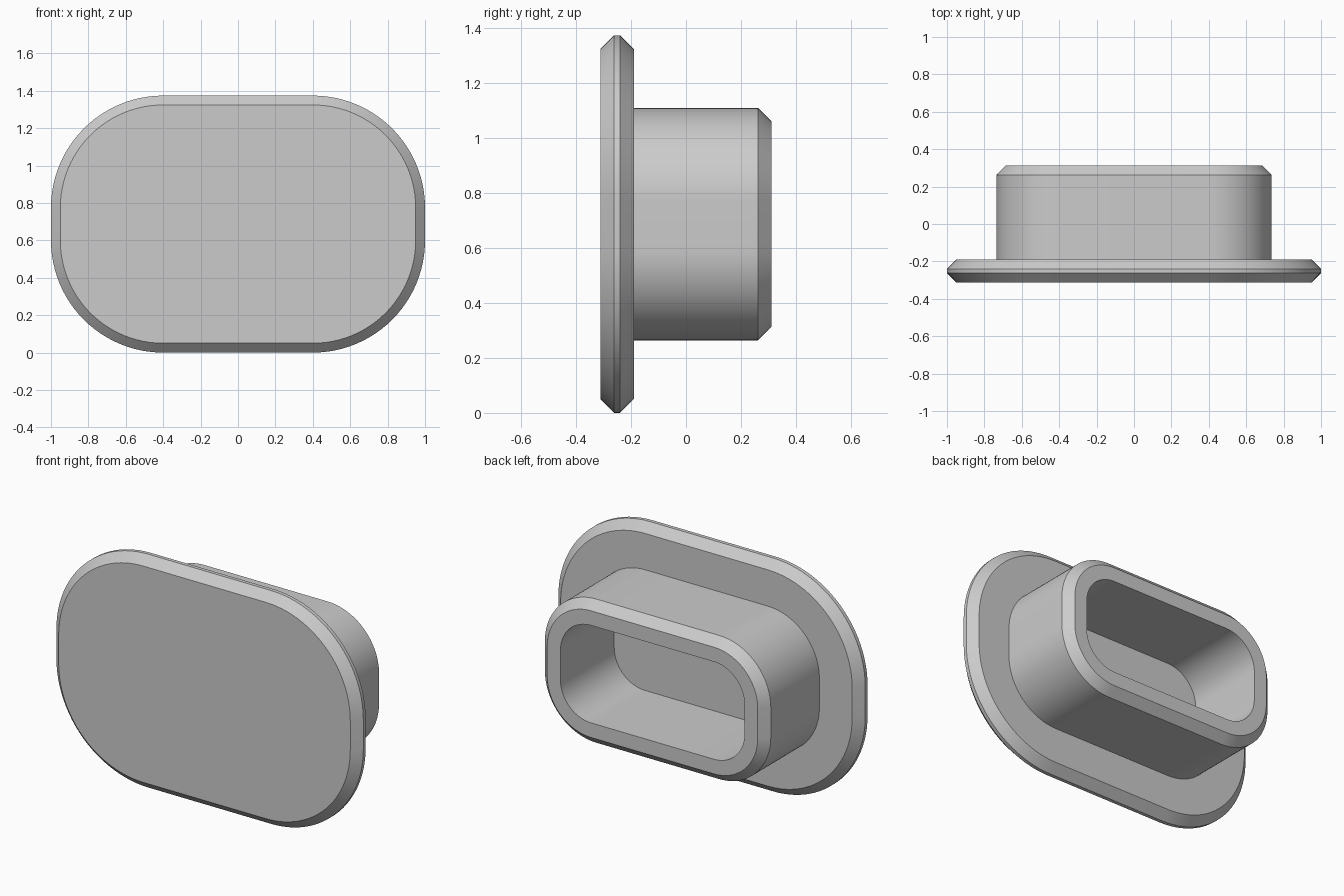
import bpy, bmesh, math

if "Cube" in bpy.data.objects:
    bpy.data.objects.remove(bpy.data.objects["Cube"])

CZ = 0.687          # height of the plug axis
CX, CR = 0.40, 0.087  # corner arc centres, shared by every outline
SEG = 24            # steps per rounded corner

grey = bpy.data.materials.new("plain grey")
grey.diffuse_color = (0.6, 0.6, 0.6, 1)
grey.use_nodes = True
grey.node_tree.nodes["Principled BSDF"].inputs["Base Color"].default_value = grey.diffuse_color


def outline(bm, r, y):
    """Rounded rectangle ring in the XZ plane with corner radius r."""
    ring = []
    for q, (sx, sz) in enumerate(((1, 1), (-1, 1), (-1, -1), (1, -1))):
        for i in range(SEG + 1):
            a = (q + i / SEG) * math.pi / 2
            ring.append(bm.verts.new((sx * CX + r * math.cos(a), y,
                                      CZ + sz * CR + r * math.sin(a))))
    return ring


def loft(name, sections):
    """Skin (radius, y) sections into a solid with flat end caps."""
    bm = bmesh.new()
    rings = [outline(bm, r, y) for r, y in sections]
    for a, b in zip(rings, rings[1:]):
        n = len(a)
        for i in range(n):
            j = (i + 1) % n
            bm.faces.new((a[i], a[j], b[j], b[i]))
    bm.faces.new(rings[0])
    bm.faces.new(rings[-1])
    bmesh.ops.recalc_face_normals(bm, faces=bm.faces)
    me = bpy.data.meshes.new(name)
    bm.to_mesh(me)
    bm.free()
    me.materials.append(grey)
    ob = bpy.data.objects.new(name, me)
    bpy.context.collection.objects.link(ob)
    bpy.ops.object.select_all(action='DESELECT')
    ob.select_set(True)
    bpy.context.view_layer.objects.active = ob
    bpy.ops.object.shade_smooth_by_angle(angle=math.radians(30))
    return ob


# Chamfered cover plate
loft("cover_plate", [(0.55, -0.312), (0.60, -0.262), (0.60, -0.24), (0.55, -0.19)])

# Hollow sleeve: outer wall, chamfer, rim, inner wall and floor
loft("hollow_sleeve", [(0.336, -0.195), (0.336, 0.262), (0.286, 0.312),
                       (0.20, 0.312), (0.20, -0.189)])
